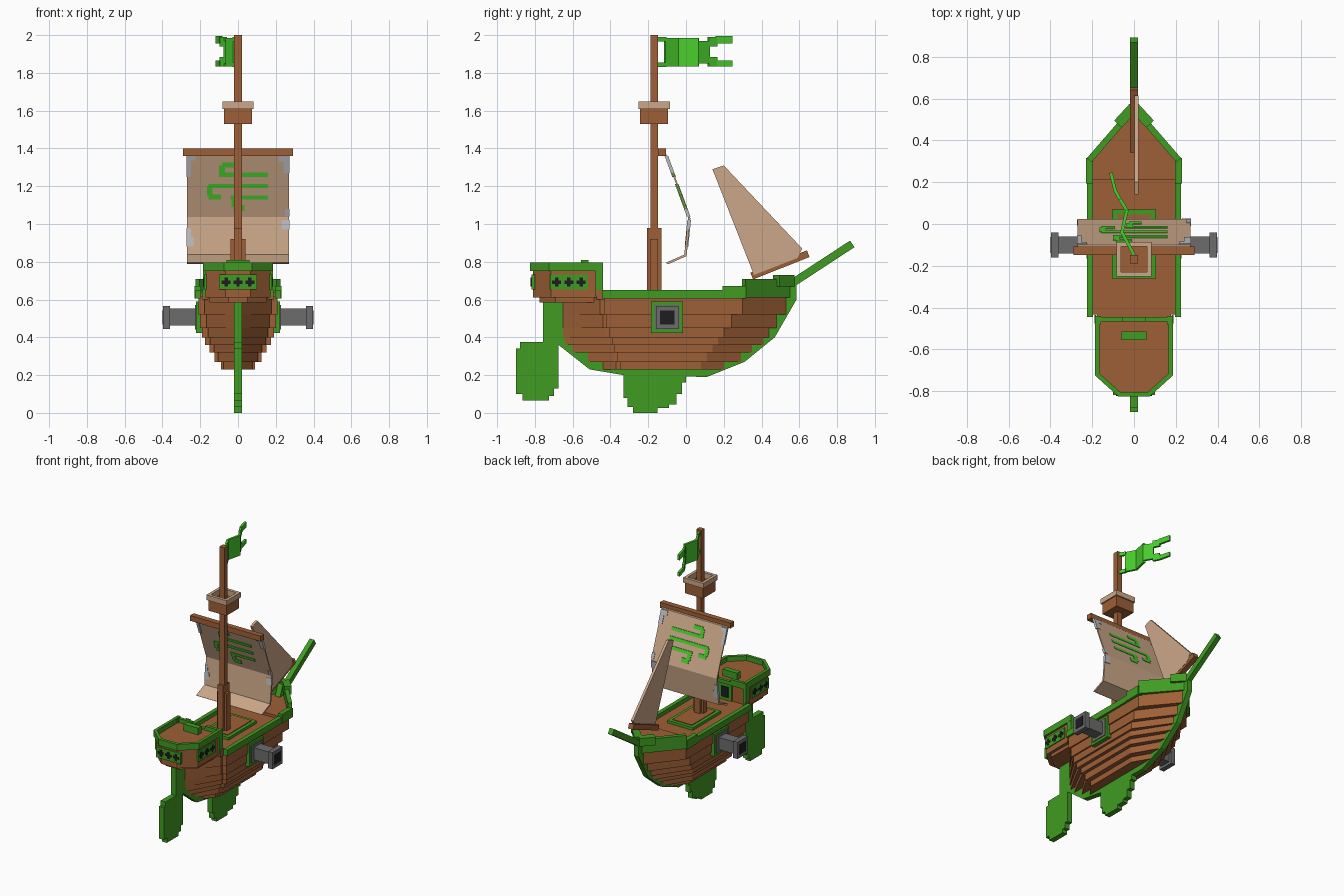
import bpy, bmesh, math
from mathutils import Vector


def material(name, r, g, b):
    m = bpy.data.materials.new(name)
    m.diffuse_color = (r, g, b, 1)
    return m


WOOD = material("brown wood", 0.34, 0.115, 0.037)
GREEN = material("trim green", 0.052, 0.33, 0.016)
BRIGHT = material("bright green", 0.065, 0.6, 0.025)
TAN = material("sail tan", 0.60, 0.39, 0.25)
PALE = material("pale grey", 0.50, 0.51, 0.53)
IRON = material("iron grey", 0.15, 0.15, 0.155)
BLACK = material("black", 0.012, 0.012, 0.016)


def prism(name, pts, axis, lo, hi, mat):
    """Extrude a 2D outline: axis x takes (y, z), y takes (x, z), z takes (x, y)."""
    def place(p, h):
        return {"x": (h, p[0], p[1]), "y": (p[0], h, p[1]), "z": (p[0], p[1], h)}[axis]
    bm = bmesh.new()
    a = [bm.verts.new(place(p, lo)) for p in pts]
    b = [bm.verts.new(place(p, hi)) for p in pts]
    bm.faces.new(a)
    bm.faces.new(b)
    for i in range(len(pts)):
        j = (i + 1) % len(pts)
        bm.faces.new((a[i], a[j], b[j], b[i]))
    bmesh.ops.recalc_face_normals(bm, faces=bm.faces)
    me = bpy.data.meshes.new(name)
    bm.to_mesh(me)
    bm.free()
    me.materials.append(mat)
    ob = bpy.data.objects.new(name, me)
    bpy.context.collection.objects.link(ob)
    return ob


def box(name, x0, x1, y0, y1, z0, z1, mat):
    return prism(name, [(x0, y0), (x1, y0), (x1, y1), (x0, y1)], "z", z0, z1, mat)


def bar(name, p, q, w, axis, lo, hi, mat):
    """Straight strip of width w from p to q, lengthened to overlap at corners."""
    p, q = Vector(p), Vector(q)
    d = (q - p).normalized()
    n = Vector((-d.y, d.x)) * w / 2
    e = d * w * 0.2
    return prism(name, [p - e + n, q + e + n, q + e - n, p - e - n], axis, lo, hi, mat)


def mirrored(half):
    """Complete a symmetric plan outline from its right half."""
    return half + [(-x, y) for x, y in reversed(half)]


# Hull: stepped strakes (z0, z1, half width, stern end, bow shoulder, bow tip)
strakes = [(0.23, 0.27, 0.09, -0.44, 0.08, 0.20), (0.27, 0.32, 0.125, -0.52, 0.11, 0.29),
           (0.32, 0.36, 0.15, -0.60, 0.14, 0.35), (0.36, 0.40, 0.175, -0.64, 0.17, 0.41),
           (0.40, 0.45, 0.19, -0.65, 0.20, 0.44), (0.45, 0.52, 0.20, -0.65, 0.24, 0.48),
           (0.52, 0.62, 0.21, -0.65, 0.30, 0.53)]
for i, (z0, z1, w, ys, yb, yt) in enumerate(strakes):
    step = -0.35 - 0.014 * i
    prism(f"hull_strake_{i}", mirrored([(0.02, ys), (w * 0.84, step - 0.02), (w * 0.84, step),
          (w, step), (w, yb), (0.02, yt)]), "z", z0, z1, WOOD)
prism("bow_deck", mirrored([(0.2, 0.21), (0.2, 0.30), (0.02, 0.52)]), "z", 0.61, 0.64, WOOD)

# Keel, fin and rudder
prism("keel", [(-.757, .585), (-.757, .36), (-.675, .36), (-.51, .23), (-.33, .20), (.11, .19),
               (.31, .27), (.47, .40), (.585, .60), (.585, .72), (.5, .72), (.4, .5), (-.6, .5),
               (-.645, .585)], "x", -0.02, 0.02, GREEN)
prism("keel_fin", [(-.33, .21), (-.33, .08), (-.31, .08), (-.31, .03), (-.28, .03), (-.28, 0),
                   (-.15, 0), (-.15, .025), (-.09, .025), (-.09, .045), (-.05, .045), (-.05, .10),
                   (-.02, .10), (-.02, .16), (0, .16), (0, .21)], "x", -0.02, 0.02, GREEN)
prism("rudder", [(-.88, .375), (-.675, .375), (-.675, .13), (-.70, .13), (-.70, .09), (-.725, .09),
                 (-.725, .065), (-.865, .065), (-.865, .10), (-.90, .10), (-.90, .34), (-.88, .34)],
      "x", -0.02, 0.02, GREEN)

# Rails, cannons and gun ports on both sides
for s, side in ((1, "right"), (-1, "left")):
    def rail(name, p, q, z0, z1, w=0.03):
        bar(f"{name}_{side}", (s * p[0], p[1]), (s * q[0], q[1]), w, "z", z0, z1, GREEN)
    rail("main_rail", (.21, -.44), (.21, .20), .605, .65)
    rail("fore_rail", (.212, .20), (.212, .31), .605, .672, .034)
    rail("bow_rail", (.21, .31), (.015, .535), .61, .71)
    rail("bow_cap", (.07, .485), (.01, .55), .67, .73, .05)
    rail("castle_rail", (.175, -.445), (.175, -.72), .75, .797, .022)
    rail("castle_corner_rail", (.175, -.72), (.07, -.815), .75, .797, .022)
    rail("castle_front_rail", (.175, -.455), (.06, -.455), .75, .79, .022)
    rail("castle_post", (.172, -.475), (.172, -.445), .62, .79, .026)
    prism("castle_knee_" + side, [(s * .19, -.43), (s * .14, -.475), (s * .19, -.475)],
          "z", .60, .65, WOOD)

    def part(name, x0, x1, y, hy, z, hz, mat):
        box(f"{name}_{side}", min(s * x0, s * x1), max(s * x0, s * x1),
            y - hy, y + hy, z - hz, z + hz, mat)
    part("port_frame", .17, .222, -.10, .084, .507, .083, GREEN)
    part("port_backing", .20, .228, -.10, .066, .507, .065, IRON)
    part("cannon_barrel", .20, .37, -.10, .04, .507, .045, IRON)
    part("cannon_muzzle", .36, .396, -.10, .06, .505, .062, IRON)
    part("cannon_bore", .39, .399, -.10, .038, .505, .036, BLACK)
    # Castle side windows
    part("side_window_frame", .165, .179, -.62, .10, .692, .04, GREEN)
    for k in range(3):
        y = -.685 + k * .065
        part(f"side_window_tall_{k}", .17, .182, y, .009, .692, .024, BLACK)
        part(f"side_window_wide_{k}", .17, .182, y, .024, .692, .009, BLACK)

# Stern castle
prism("castle_base", mirrored([(.05, -.775), (.15, -.69), (.15, -.475)]), "z", .585, .64, WOOD)
prism("castle_body", mirrored([(.065, -.81), (.172, -.715), (.172, -.465)]), "z", .61, .76, WOOD)
box("castle_stern_rail", -.075, .075, -.826, -.804, .75, .797, GREEN)
box("castle_front_beam", -.17, .17, -.466, -.444, .745, .772, GREEN)
box("castle_hatch", -.06, .06, -.555, -.515, .75, .81, GREEN)
box("stern_window_frame", -.10, .10, -.818, -.80, .652, .732, GREEN)
for k in (-1, 0, 1):
    x = k * .063
    box(f"stern_window_tall_{k}", x - .009, x + .009, -.822, -.81, .668, .716, BLACK)
    box(f"stern_window_wide_{k}", x - .024, x + .024, -.822, -.81, .683, .701, BLACK)
box("castle_door_frame", -.055, .055, -.47, -.456, .62, .745, GREEN)
box("castle_door", -.03, .03, -.46, -.452, .64, .72, BLACK)

# Deck hatch with raised green border
box("hatch_border", -.105, .105, -.26, .07, .61, .64, GREEN)
box("hatch_cover", -.08, .08, -.235, .045, .61, .645, WOOD)

# Mast, crow's nest and yard
MY = -.169
box("mast", -.02, .02, MY - .02, MY + .02, .60, 2.0, WOOD)
box("mast_foot_wide", -.04, .04, MY - .021, MY + .021, .60, .92, WOOD)
box("mast_foot_deep", -.022, .022, MY - .038, MY + .038, .60, .98, WOOD)
box("nest_floor", -.07, .07, MY - .07, MY + .07, 1.53, 1.57, WOOD)
for s in (-1, 1):
    for name, z0, z1, r, t, mat in (("nest_wall", 1.53, 1.615, .074, .012, WOOD),
                                    ("nest_rim", 1.61, 1.648, .083, .022, TAN)):
        a, b = sorted((s * r, s * (r - t)))
        box(f"{name}_x{s}", a, b, MY - r, MY + r, z0, z1, mat)
        box(f"{name}_y{s}", -r + t, r - t, MY + a, MY + b, z0, z1, mat)
box("yard", -.29, .29, -.148, -.107, 1.36, 1.40, WOOD)

# Main sail
curve = [(-.10, 1.365), (.023, 1.03), (.003, .83), (-.095, .787)]
prism("main_sail", curve + [(y - .012, z + .008) for y, z in reversed(curve)],
      "x", -.27, .27, TAN)


def sail_y(z):
    (ya, za), (yb, zb) = curve[:2] if z >= 1.03 else curve[1:3]
    return ya + (yb - ya) * (z - za) / (zb - za)


def patch(name, x0, x1, z0, z1, mat):
    a, b = sail_y(z0), sail_y(z1)
    prism(name, [(a - .015, z0), (a + .004, z0), (b + .004, z1), (b - .015, z1)],
          "x", x0, x1, mat)


# Wind emblem: bars and hooks showing on both faces
emblem = [(-.10, .16, 1.25, 1.272), (-.10, -.07, 1.27, 1.31), (-.085, -.01, 1.30, 1.325),
          (-.155, .16, 1.19, 1.212), (-.165, -.135, 1.15, 1.20), (-.155, -.09, 1.13, 1.155),
          (-.04, .16, 1.13, 1.152), (-.035, -.005, 1.09, 1.14), (-.025, .035, 1.07, 1.10)]
for i, r in enumerate(emblem):
    patch(f"emblem_{i}", *r, BRIGHT)
# Worn pale patches at the sail edges
worn = [(.24, .272, 1.27, 1.36), (.215, .245, 1.33, 1.36), (-.272, -.25, 1.25, 1.36),
        (-.272, -.225, 1.335, 1.36), (.23, .272, .97, 1.02), (-.272, -.235, .88, .93),
        (-.272, -.25, .93, .98), (.25, .272, 1.04, 1.08)]
for i, r in enumerate(worn):
    patch(f"worn_patch_{i}", *r, PALE)

# Fore sail, its spar and the bowsprit
prism("fore_sail", [(.14, 1.29), (.20, 1.31), (.615, .87), (.59, .82), (.36, .73)],
      "x", .003, .022, TAN)
bar("fore_spar", (.355, .727), (.64, .84), .038, "x", -.02, .02, WOOD)
bar("bowsprit", (.56, .685), (.873, .89), .042, "x", -.018, .018, GREEN)

# Waving flag with forked ends
wave = [(0, -.15), (-.02, -.11), (-.058, -.04), (-.034, .065), (-.068, .12), (-.09, .16),
        (-.11, .242)]
bands = [[(1.83, 1.855), (1.965, 1.99)], [(1.835, 1.985)], [(1.835, 1.985)], [(1.85, 1.97)],
         [(1.835, 1.885), (1.94, 1.99)], [(1.835, 1.865), (1.955, 1.995)]]
for i, rows in enumerate(bands):
    for j, (z0, z1) in enumerate(rows):
        bar(f"flag_{i}_{j}", wave[i], wave[i + 1], .016, "z", z0, z1, BRIGHT)
